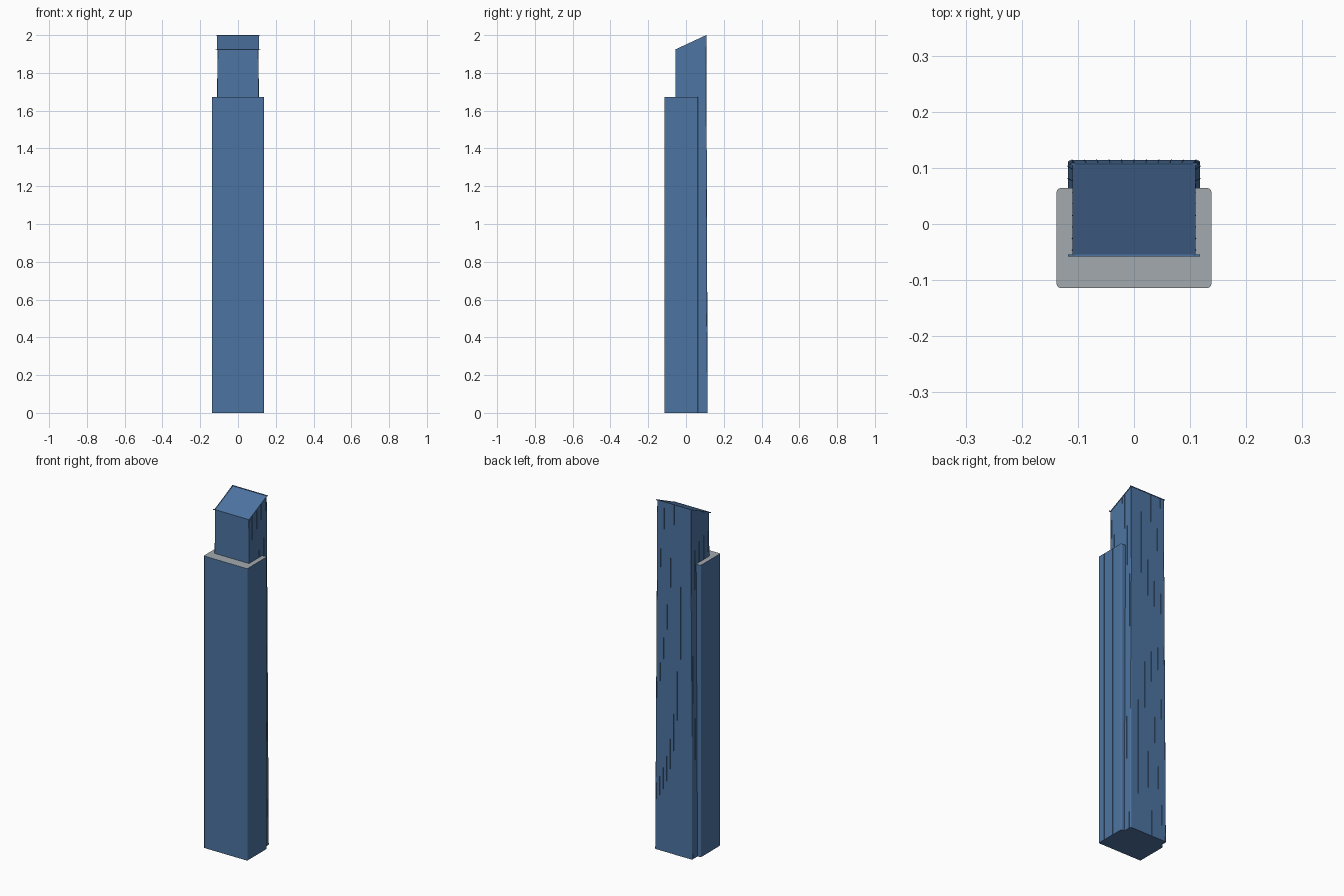
import bpy
import math
from mathutils import Vector

old = bpy.data.objects.get("Cube")
if old:
    bpy.data.objects.remove(old, do_unlink=True)


def material(name, rgb):
    mat = bpy.data.materials.new(name)
    mat.use_nodes = True
    color = (*rgb, 1)
    mat.diffuse_color = color
    mat.node_tree.nodes["Principled BSDF"].inputs["Base Color"].default_value = color
    return mat


blue = material("blue glass", (0.075, 0.175, 0.36))
grey = material("grey roof", (0.36, 0.40, 0.43))


def make_object(name, verts, faces, mats):
    mesh = bpy.data.meshes.new(name)
    mesh.from_pydata(verts, [], faces)
    for mat in mats:
        mesh.materials.append(mat)
    obj = bpy.data.objects.new(name, mesh)
    bpy.context.collection.objects.link(obj)
    return obj


def outline(half_x, front, back, radius, steps=3):
    """Counter-clockwise rectangle with rounded corners."""
    corners = [(1, 1), (-1, 1), (-1, -1), (1, -1)]
    points = []
    for i, (sx, sy) in enumerate(corners):
        cx = sx * (half_x - radius)
        cy = back - radius if sy > 0 else front + radius
        for k in range(steps + 1):
            a = math.pi / 2 * (i + k / steps)
            points.append((cx + radius * math.cos(a), cy + radius * math.sin(a)))
    return points


def loft(lower, upper):
    """Vertices and faces of a capped prism between two equal rings."""
    n = len(lower)
    faces = [(i, (i + 1) % n, n + (i + 1) % n, n + i) for i in range(n)]
    faces += [tuple(reversed(range(n))), tuple(range(n, 2 * n))]
    return lower + upper, faces


FRONT, BACK, LOW, HIGH = -0.056, 0.107, 1.922, 1.998


def roof_z(y):
    return LOW + (HIGH - LOW) * (y - FRONT) / (BACK - FRONT)


# Lower block with a flat grey roof
BLOCK_TOP = 1.672
ring = outline(0.138, -0.114, 0.064, 0.007)
block = make_object("lower_block", *loft([(x, y, 0) for x, y in ring],
                    [(x, y, BLOCK_TOP) for x, y in ring]), [blue, grey])
for face in block.data.polygons:
    face.material_index = int(face.normal.z > 0.9)

# Tapering tower with a sloping top
lower = [(x, y, 0) for x, y in outline(0.118, -0.06, 0.114, 0.006)]
upper = [(x, y, roof_z(y)) for x, y in outline(0.108, FRONT, BACK, 0.002)]
make_object("tower", *loft(lower, upper), [blue])


def bars(name, paths, width):
    """Thin square bars along straight paths."""
    verts, faces = [], []
    for start, end in paths:
        a, b = Vector(start), Vector(end)
        axis = (b - a).normalized()
        ref = Vector((1, 0, 0)) if abs(axis.x) < 0.5 else Vector((0, 0, 1))
        u = axis.cross(ref).normalized() * width / 2
        v = axis.cross(u).normalized() * width / 2
        signs = [(-1, -1), (1, -1), (1, 1), (-1, 1)]
        vs, fs = loft([a + u * s + v * t for s, t in signs],
                      [b + u * s + v * t for s, t in signs])
        base = len(verts)
        verts += vs
        faces += [tuple(base + i for i in f) for f in fs]
    return make_object(name, verts, faces, [blue])


# Thin coping around the sloping roof
coping = []
for y, half in ((FRONT, 0.118), (BACK, 0.113)):
    coping.append(((-half, y, roof_z(y)), (half, y, roof_z(y))))
for side in (-1, 1):
    coping.append(((side * 0.108, FRONT, LOW), (side * 0.108, BACK, HIGH)))
bars("roof_coping", coping, 0.004)

# Fine vertical ribs on the back and sides of the tower
ribs = []
for i in range(-5, 6):
    ribs.append(((i * 0.0222, 0.114, 0), (i * 0.021, BACK, HIGH - 0.004)))
for side in (-1, 1):
    for i in range(8):
        t = (i + 0.5) / 8
        y = FRONT + (BACK - FRONT) * t
        ribs.append(((side * 0.118, -0.06 + 0.174 * t, 0),
                     (side * 0.108, y, roof_z(y) - 0.004)))
bars("tower_ribs", ribs, 0.0015)

# Fine vertical ribs on the lower block
ribs = []
for i in range(-5, 6):
    ribs.append(((i * 0.0222, -0.114, 0), (i * 0.0222, -0.114, BLOCK_TOP)))
for side in (-1, 1):
    for i in range(7):
        y = -0.092 + i * 0.0222
        ribs.append(((side * 0.138, y, 0), (side * 0.138, y, BLOCK_TOP)))
bars("block_ribs", ribs, 0.001)
